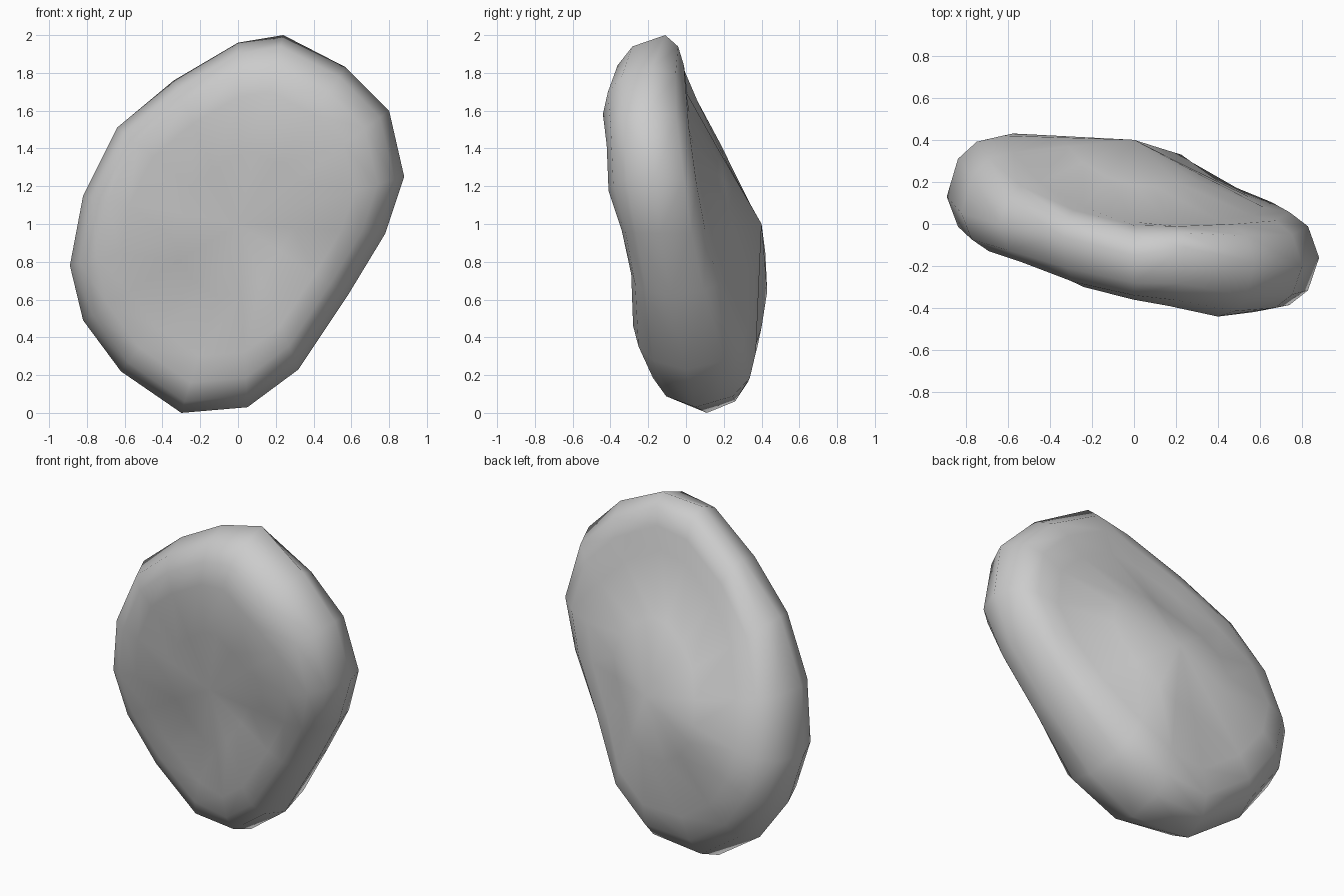
import bpy, bmesh

if "Cube" in bpy.data.objects:
    bpy.data.objects.remove(bpy.data.objects["Cube"])

# Outline of the pebble: x, z, y at the rim, y of front face, y of back face
OUTLINE = [
    (-0.30, 0.00, 0.11, -0.08, 0.35), (0.05, 0.03, 0.05, -0.20, 0.37),
    (0.32, 0.23, 0.00, -0.28, 0.33), (0.58, 0.62, -0.08, -0.29, 0.20),
    (0.78, 0.95, -0.14, -0.34, 0.13), (0.88, 1.25, -0.16, -0.41, 0.08),
    (0.80, 1.60, -0.20, -0.42, 0.04), (0.57, 1.83, -0.18, -0.44, 0.02),
    (0.24, 2.00, -0.11, -0.39, 0.00), (0.00, 1.96, -0.15, -0.36, 0.01),
    (-0.34, 1.76, -0.06, -0.30, 0.08), (-0.64, 1.51, 0.00, -0.20, 0.20),
    (-0.82, 1.15, 0.05, -0.15, 0.34), (-0.89, 0.78, 0.13, -0.10, 0.42),
    (-0.82, 0.49, 0.18, -0.06, 0.43), (-0.62, 0.22, 0.17, -0.04, 0.40),
]
CZ = 1.0
CENTRE_Y = {3: -0.28, 4: 0.40}   # middle of front / back face

bm = bmesh.new()


def ring(scale, depth):
    """Outline shrunk to the centre, with y from depth(point)."""
    return [bm.verts.new((p[0] * scale, depth(p), CZ + (p[1] - CZ) * scale))
            for p in OUTLINE]


def bridge(a, b):
    n = len(a)
    for i in range(n):
        j = (i + 1) % n
        bm.faces.new((a[i], a[j], b[j], b[i]))


# Rim, then rings closing in over the front and the back
rim = ring(1.0, lambda p: p[2])
for side, mid in CENTRE_Y.items():
    prev = rim
    for scale, t in ((0.94, 0.62), (0.84, 0.90), (0.70, 1.0)):
        cur = ring(scale, lambda p: p[2] + (p[side] - p[2]) * t)
        bridge(prev, cur)
        prev = cur
    cur = ring(0.38, lambda p: mid + (p[side] - mid) * 0.55)
    bridge(prev, cur)
    tip = bm.verts.new((0, mid, CZ))
    for i in range(len(cur)):
        bm.faces.new((cur[i], cur[(i + 1) % len(cur)], tip))

bmesh.ops.recalc_face_normals(bm, faces=bm.faces)
for f in bm.faces:
    f.smooth = True

mesh = bpy.data.meshes.new("pebble")
bm.to_mesh(mesh)
bm.free()
pebble = bpy.data.objects.new("pebble", mesh)
bpy.context.collection.objects.link(pebble)
